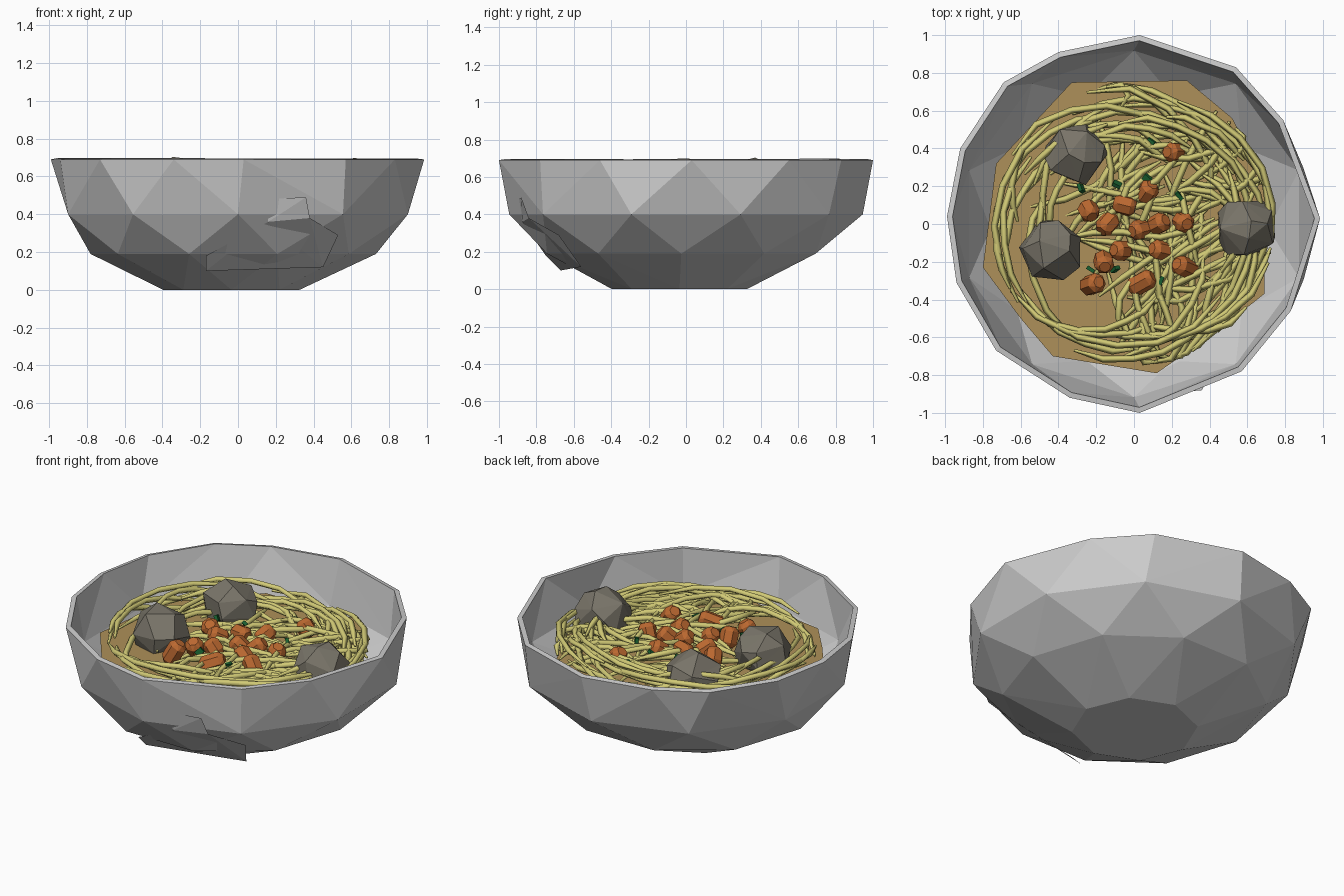
import bpy, bmesh, math, random
from mathutils import Vector

if "Cube" in bpy.data.objects:
    bpy.data.objects.remove(bpy.data.objects["Cube"])

random.seed(11)


def material(name, rgb):
    m = bpy.data.materials.new(name)
    m.diffuse_color = (*rgb, 1)
    m.use_nodes = True
    m.node_tree.nodes["Principled BSDF"].inputs["Base Color"].default_value = m.diffuse_color
    return m


BROTH = material("broth_brown", (0.42, 0.28, 0.10))
NOODLE = material("noodle_yellow", (0.64, 0.59, 0.18))
CARROT = material("carrot_orange", (0.50, 0.14, 0.03))
HERB = material("herb_green", (0.01, 0.12, 0.03))
MEAT = material("meat_grey_brown", (0.19, 0.175, 0.14))


def add_mesh(name, bm, mat=None):
    me = bpy.data.meshes.new(name)
    bm.to_mesh(me)
    bm.free()
    ob = bpy.data.objects.new(name, me)
    bpy.context.collection.objects.link(ob)
    if mat:
        me.materials.append(mat)
    return ob


def polygon(name, pts, mat=None):
    bm = bmesh.new()
    bm.faces.new([bm.verts.new(p) for p in pts])
    bmesh.ops.triangulate(bm, faces=bm.faces[:])
    return add_mesh(name, bm, mat)


def ring(n, r, z, start, shift=0):
    return [(r * math.cos(a) + shift, r * math.sin(a) + shift, z)
            for a in (math.radians(start + 360 * i / n) for i in range(n))]


# Bowl: faceted hull through a few rings, opened at the rim and thickened
rim = [(.03, 1), (.54, .83), (.79, .55), (.985, .03), (.83, -.46), (.57, -.78),
       (.03, -1), (-.34, -.92), (-.73, -.67), (-.94, -.31), (-.99, .04),
       (-.92, .40), (-.69, .75), (-.40, .91)]
pts = [(x, y, .69) for x, y in rim]
pts += ring(10, .945, .40, -90) + ring(10, .755, .19, -72, -.025) + ring(8, .36, 0, 0, -.035)
bm = bmesh.new()
for p in pts:
    bm.verts.new(p)
bmesh.ops.convex_hull(bm, input=bm.verts[:])
bmesh.ops.delete(bm, geom=[f for f in bm.faces if min(v.co.z for v in f.verts) > .68],
                 context='FACES')
bmesh.ops.delete(bm, geom=[v for v in bm.verts if not v.link_faces], context='VERTS')
bmesh.ops.recalc_face_normals(bm, faces=bm.faces[:])
if sum(f.normal.dot(f.calc_center_median() - Vector((0, 0, .5))) for f in bm.faces) < 0:
    bmesh.ops.reverse_faces(bm, faces=bm.faces[:])
bowl = add_mesh("bowl", bm)
sol = bowl.modifiers.new("wall", 'SOLIDIFY')
sol.thickness = .03
sol.offset = -1

# Chipped shard standing out of the front of the bowl
polygon("bowl_shard", [(-.17, -.67, .10), (.45, -.56, .12), (.53, -.68, .29), (.38, -.84, .38),
                       (.36, -.88, .49), (.14, -.90, .48), (.16, -.875, .36), (-.17, -.75, .18)])

# Broth surface
polygon("broth", [(x, y, .47) for x, y in
                  [(-.33, .75), (.28, .76), (.52, .56), (.70, .22), (.69, -.37), (.45, -.56),
                   (.12, -.79), (-.43, -.70), (-.60, -.50), (-.80, -.23), (-.73, .32)]], BROTH)

# Noodles: thin tapered tubes, arcs around the bowl plus strands through the middle
noodles = bpy.data.curves.new("noodles", 'CURVE')
noodles.dimensions = '3D'
noodles.bevel_depth = .018
noodles.bevel_resolution = 0
noodles.use_fill_caps = True
noodles.materials.append(NOODLE)


def strand(points):
    s = noodles.splines.new('POLY')
    s.points.add(len(points) - 1)
    for i, (p, q) in enumerate(zip(s.points, points)):
        x, y, z = q
        k = min(1, .74 / max(math.hypot(x, y), .01))
        p.co = (x * k, y * k, max(z, .455), 1)
        p.radius = .4 if i in (0, len(points) - 1) else 1


def arcs(count, lo, hi, rmin, rmax):
    """Curls whose centre wanders off the bowl axis so they cross each other."""
    for _ in range(count):
        a0, span = random.uniform(lo, hi), random.uniform(40, 100)
        r, dr = random.uniform(rmin, rmax), random.uniform(-.3, .3)
        cx, cy = random.uniform(-.06, .06), random.uniform(-.06, .06)
        z, tilt = random.uniform(.47, .56), random.uniform(-.06, .06)
        out = []
        for i in range(6):
            t = i / 5
            a = math.radians(a0 + span * t)
            q = r + dr * (t - .5) + random.uniform(-.012, .012)
            out.append((cx + q * math.cos(a), cy + q * math.sin(a),
                        z + tilt * (t - .5) + .05 * math.sin(math.pi * t)))
        strand(out)


def chords(count, cx, cy, spread, angle):
    for _ in range(count):
        x, y = cx + random.uniform(-spread, spread), cy + random.uniform(-spread, spread)
        a = math.radians(angle + random.uniform(-45, 45))
        length, bend = random.uniform(.35, .75), random.uniform(-.1, .1)
        z = random.uniform(.46, .51)
        out = []
        for i in range(5):
            t = i / 4
            u, v = (t - .5) * length, bend * math.sin(math.pi * t)
            out.append((x + u * math.cos(a) - v * math.sin(a), y + u * math.sin(a) + v * math.cos(a),
                        z + .05 * math.sin(math.pi * t)))
        strand(out)


arcs(14, 10, 90, .45, .68)       # back
arcs(11, 100, 170, .48, .70)     # left
arcs(4, 180, 230, .62, .70)      # front left
arcs(14, 235, 295, .50, .72)     # front
arcs(11, 300, 370, .48, .70)     # right
strand([(-.16, .79, .50), (-.07, .77, .52), (-.03, .68, .54), (-.08, .60, .53)])
chords(22, .40, -.18, .22, 65)
chords(14, .35, .25, .20, 20)
chords(14, .08, -.38, .20, 95)
chords(12, -.12, .22, .22, 60)
chords(16, .08, 0, .22, 25)
noodle_ob = bpy.data.objects.new("noodles", noodles)
bpy.context.collection.objects.link(noodle_ob)

# Meatballs
for i, (x, y) in enumerate([(-.31, .37), (.59, -.02), (-.44, -.14)]):
    bpy.ops.mesh.primitive_ico_sphere_add(subdivisions=2, radius=.165, location=(x, y, .535),
                                          rotation=(.3 * i, .2, i))
    ball = bpy.context.object
    ball.name = f"meatball_{i + 1}"
    ball.data.materials.append(MEAT)
    dec = ball.modifiers.new("facet", 'DECIMATE')
    dec.ratio = .45

# Carrot chunks: short bevelled stubs lying at random angles
for i, (x, y) in enumerate([(.21, .38), (.07, .17), (-.05, .10), (-.24, .07), (-.14, 0),
                            (.03, -.03), (.13, 0), (.26, .01), (-.07, -.14), (.14, -.14),
                            (-.16, -.20), (.27, -.23), (-.22, -.32), (.04, -.31)]):
    bpy.ops.mesh.primitive_cylinder_add(
        vertices=7, radius=.06, depth=random.choice((.11, .12, .15)), location=(x, y, .535),
        rotation=(random.uniform(.2, 1.6), random.uniform(-.5, .5), random.uniform(0, 6)))
    chunk = bpy.context.object
    chunk.name = f"carrot_{i + 1}"
    chunk.data.materials.append(CARROT)
    bev = chunk.modifiers.new("round", 'BEVEL')
    bev.width = .028
    bev.segments = 1

# Chopped herbs
for i, (x, y) in enumerate([(.09, .43), (-.28, .19), (-.09, .21), (.07, .24), (-.23, -.24),
                            (-.10, -.24), (.14, -.30), (.24, .15), (.02, -.05)]):
    bpy.ops.mesh.primitive_cube_add(size=1, location=(x, y, .54),
                                    rotation=[random.uniform(0, 3) for _ in range(3)])
    herb = bpy.context.object
    herb.name = f"herb_{i + 1}"
    herb.scale = (.035, .045, .02)
    herb.data.materials.append(HERB)
